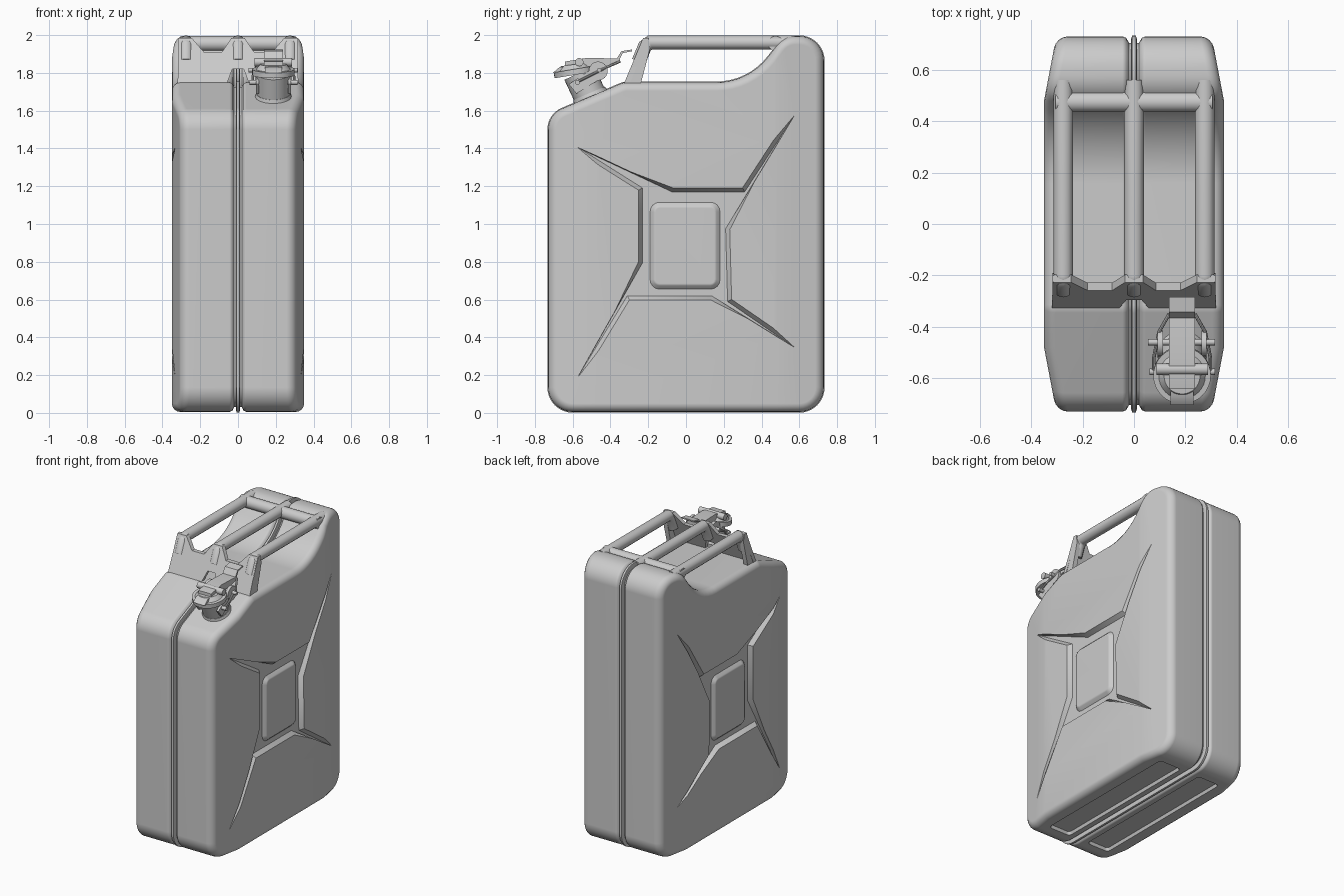
import bpy, bmesh, math
from mathutils import Vector, Matrix

if "Cube" in bpy.data.objects:
    bpy.data.objects.remove(bpy.data.objects["Cube"])


def add_object(name, bm, mirror=False):
    bmesh.ops.recalc_face_normals(bm, faces=bm.faces[:])
    me = bpy.data.meshes.new(name)
    bm.to_mesh(me)
    bm.free()
    ob = bpy.data.objects.new(name, me)
    bpy.context.collection.objects.link(ob)
    if mirror:
        ob.modifiers.new("mirror", 'MIRROR').use_mirror_merge = False
    return ob


def loft_bm(loops):
    bm = bmesh.new()
    rings = [[bm.verts.new(p) for p in loop] for loop in loops]
    n = len(rings[0])
    for a, b in zip(rings, rings[1:]):
        for i in range(n):
            j = (i + 1) % n
            bm.faces.new((a[i], a[j], b[j], b[i]))
    bm.faces.new(rings[0][::-1])
    bm.faces.new(rings[-1])
    bmesh.ops.recalc_face_normals(bm, faces=bm.faces[:])
    return bm


def rounded(corners, seg=8):
    """Counter-clockwise polygon of (u, v, radius) with rounded corners."""
    out, n = [], len(corners)
    for i, (u, v, r) in enumerate(corners):
        p = Vector((u, v))
        a = (Vector(corners[i - 1][:2]) - p).normalized()
        b = (Vector(corners[(i + 1) % n][:2]) - p).normalized()
        half = a.angle(b) / 2
        c = p + (a + b).normalized() * r / math.sin(half)
        s = (p + a * r / math.tan(half) - c).normalized()
        e = (p + b * r / math.tan(half) - c).normalized()
        out += [c + s.slerp(e, k / seg).normalized() * r for k in range(seg + 1)]
    return out


def inset(poly, d):
    out, n = [], len(poly)
    for i, p in enumerate(poly):
        p = Vector(p)
        a = (p - Vector(poly[i - 1])).normalized()
        b = (Vector(poly[(i + 1) % n]) - p).normalized()
        na, nb = Vector((-a.y, a.x)), Vector((-b.y, b.x))
        m = (na + nb).normalized()
        out.append(p + m * d / max(m.dot(na), 0.4))
    return out


def at_x(poly, x):
    return [(x, p[0], p[1]) for p in poly]


def prism(name, yz, x0, x1, mirror=False):
    return add_object(name, loft_bm([at_x(yz, x0), at_x(yz, x1)]), mirror)


def cyl(name, a, b, r1, r2=None, seg=24):
    a, b = Vector(a), Vector(b)
    d = b - a
    m = Matrix.Translation((a + b) / 2) @ d.to_track_quat('Z', 'Y').to_matrix().to_4x4()
    bm = bmesh.new()
    bmesh.ops.create_cone(bm, cap_ends=True, segments=seg, radius1=r1,
                          radius2=r1 if r2 is None else r2, depth=d.length, matrix=m)
    return add_object(name, bm)


def tube(name, pts, r, res=4):
    cu = bpy.data.curves.new(name, 'CURVE')
    cu.dimensions = '3D'
    cu.bevel_depth, cu.bevel_resolution, cu.use_fill_caps = r, res, True
    sp = cu.splines.new('POLY')
    sp.points.add(len(pts) - 1)
    for q, p in zip(sp.points, pts):
        q.co = (*p, 1)
    ob = bpy.data.objects.new(name, cu)
    bpy.context.collection.objects.link(ob)
    return ob


# Can outline seen from the side
outline = rounded([(-0.73, 0.005, 0.13), (0.73, 0.005, 0.13), (0.73, 1.995, 0.13),
                   (0.52, 1.995, 0.12), (0.33, 1.75, 0.35), (-0.33, 1.75, 0.08),
                   (-0.73, 1.58, 0.12)])

# Half shell: extruded outline, trimmed to the tapered plan shape, rim rounded
bm = loft_bm([at_x(inset(outline, d), x) for x, d in
              ((0.004, 0.025), (0.02, 0.025), (0.03, 0.006), (0.045, 0), (0.45, 0))])
for co, no in (((0.35, 0, 0), (1, 0, 0)),
               ((0.35, 0.48, 0), (1, 0.19, 0)), ((0.35, -0.48, 0), (1, -0.19, 0))):
    bmesh.ops.bisect_plane(bm, geom=bm.verts[:] + bm.edges[:] + bm.faces[:],
                           plane_co=co, plane_no=Vector(no).normalized(), clear_outer=True)
    bmesh.ops.holes_fill(bm, edges=[e for e in bm.edges if e.is_boundary], sides=0)
bmesh.ops.recalc_face_normals(bm, faces=bm.faces[:])
bm.normal_update()
rim = []
for e in bm.edges:
    nx = sorted(f.normal.x for f in e.link_faces)
    if len(nx) == 2 and nx[1] > 0.9 and nx[0] < 0.5:
        rim.append(e)
bmesh.ops.bevel(bm, geom=rim, offset=0.045, segments=4, profile=0.5,
                affect='EDGES', clamp_overlap=False)
body = add_object("can_body", bm)

# Cross-shaped pressing in the side and shallow pressing underneath
cross = [(-0.07, 1.19), (0.30, 1.19), (0.59, 1.60), (0.23, 0.97), (0.24, 0.60), (0.60, 0.33),
         (0.13, 0.60), (-0.30, 0.60), (-0.59, 0.16), (-0.25, 0.80), (-0.25, 1.18),
         (-0.60, 1.42)][::-1]
side_cut = add_object("side_cutter", loft_bm([at_x(inset(cross, 0.02), 0.322),
                                              at_x(inset(cross, -0.04), 0.40)]))
foot = rounded([(0.07, -0.56, 0.03), (0.25, -0.56, 0.03), (0.25, 0.56, 0.03), (0.07, 0.56, 0.03)], 4)
foot_cut = add_object("bottom_cutter", loft_bm([[(p.x, p.y, z) for p in inset(foot, d)]
                                                for z, d in ((-0.03, -0.01), (0.025, 0.012))]))
for cutter in (side_cut, foot_cut):
    cutter.hide_render = True
    m = body.modifiers.new("press", 'BOOLEAN')
    m.operation, m.solver, m.object = 'DIFFERENCE', 'EXACT', cutter
body.modifiers.new("mirror", 'MIRROR').use_mirror_merge = False
bpy.context.view_layer.objects.active = body
for m in list(body.modifiers):
    bpy.ops.object.modifier_apply(modifier=m.name)
for cutter in (side_cut, foot_cut):
    bpy.data.objects.remove(cutter)

# Raised centre panel on both sides
panel = rounded([(-0.19, 0.655, 0.05), (0.18, 0.655, 0.05), (0.18, 1.115, 0.05), (-0.19, 1.115, 0.05)], 4)
add_object("side_panel", loft_bm([at_x(inset(panel, d), x) for x, d in
                                  ((0.315, 0), (0.322, 0), (0.34, 0.018), (0.345, 0.03))]), True)

# Weld seam between the halves
add_object("weld_seam", loft_bm([at_x(inset(outline, d), x) for x, d in
                                 ((-0.011, 0.01), (-0.007, -0.004), (0.007, -0.004), (0.011, 0.01))]))

# Three carrying handles with rear cross bar
for label, x in (("left", -0.275), ("centre", 0), ("right", 0.275)):
    tube(label + "_handle", [(x, -0.25, 1.86), (x, -0.218, 1.94), (x, -0.19, 1.961),
                             (x, 0.56, 1.961)], 0.038)
cyl("handle_rear_bar", (-0.305, 0.475, 1.955), (0.305, 0.475, 1.955), 0.04)

# Slanted front plate carrying the handles, notched over the seam
half = [(0.03, 1.82), (0.06, 1.74), (0.32, 1.74), (0.312, 1.985), (0.245, 1.985),
        (0.18, 1.91), (0.085, 1.91), (0.035, 1.985)]
plate = half + [(-x, z) for x, z in half[::-1]]
add_object("handle_front_plate", loft_bm([[(x, -0.33 + (z - 1.74) * 0.42 + dy, z) for x, z in plate]
                                          for dy in (0, 0.03)]))
prism("handle_leg_side", [(-0.33, 1.74), (-0.24, 1.74), (-0.19, 1.93), (-0.2, 1.985), (-0.225, 1.985)],
      0.285, 0.317, True)

# Pouring neck and cap
cx = 0.187
cyl("neck_collar", (cx, -0.495, 1.65), (cx, -0.513, 1.692), 0.105, 0.09, 32)
cyl("neck", (cx, -0.495, 1.65), (cx, -0.565, 1.80), 0.087, seg=32)
cyl("cap_flange", (cx, -0.585, 1.79), (cx, -0.59, 1.82), 0.112, seg=32)
cyl("cap_dome", (cx, -0.588, 1.815), (cx, -0.592, 1.845), 0.095, 0.07, 32)
prism("cap_nose", [(-0.705, 1.80), (-0.6, 1.80), (-0.6, 1.84), (-0.67, 1.83)], cx - 0.045, cx + 0.045)

# Locking lever, cams, pins and bail wire
prism("cap_bridge", [(-0.64, 1.835), (-0.5, 1.83), (-0.40, 1.84), (-0.35, 1.855), (-0.35, 1.875),
                     (-0.52, 1.88), (-0.64, 1.86)], cx - 0.05, cx + 0.05)
prism("lever_tip", [(-0.36, 1.855), (-0.335, 1.905), (-0.285, 1.915), (-0.285, 1.924),
                    (-0.342, 1.915), (-0.37, 1.87)], cx - 0.05, cx + 0.05)
cyl("cap_roll", (cx - 0.1, -0.565, 1.857), (cx + 0.1, -0.565, 1.857), 0.022)
for label, s in (("left", -1), ("right", 1)):
    x = cx + s * 0.085
    cyl(label + "_cam", (x - 0.01, -0.465, 1.81), (x + 0.01, -0.465, 1.81), 0.05)
    prism(label + "_hinge_lug", [(-0.62, 1.74), (-0.58, 1.69), (-0.45, 1.77), (-0.44, 1.82),
                                 (-0.50, 1.82)], x - 0.008, x + 0.008)
    tube(label + "_bail_wire", [(cx + s * 0.05, -0.35, 1.86), (cx + s * 0.09, -0.42, 1.83),
                                (cx + s * 0.11, -0.52, 1.78), (cx + s * 0.11, -0.58, 1.75)], 0.007, 2)
cyl("hinge_pin", (0.055, -0.46, 1.815), (0.315, -0.46, 1.815), 0.012, seg=12)
cyl("lower_pin", (0.06, -0.575, 1.75), (0.315, -0.575, 1.75), 0.013, seg=12)

# Smooth shading with crisp edges
bpy.ops.object.select_all(action='SELECT')
bpy.context.view_layer.objects.active = body
bpy.ops.object.convert(target='MESH')
bpy.ops.object.shade_smooth_by_angle(angle=math.radians(42))
for ob in bpy.context.selected_objects:
    ob.modifiers.new("normals", 'WEIGHTED_NORMAL').keep_sharp = True
